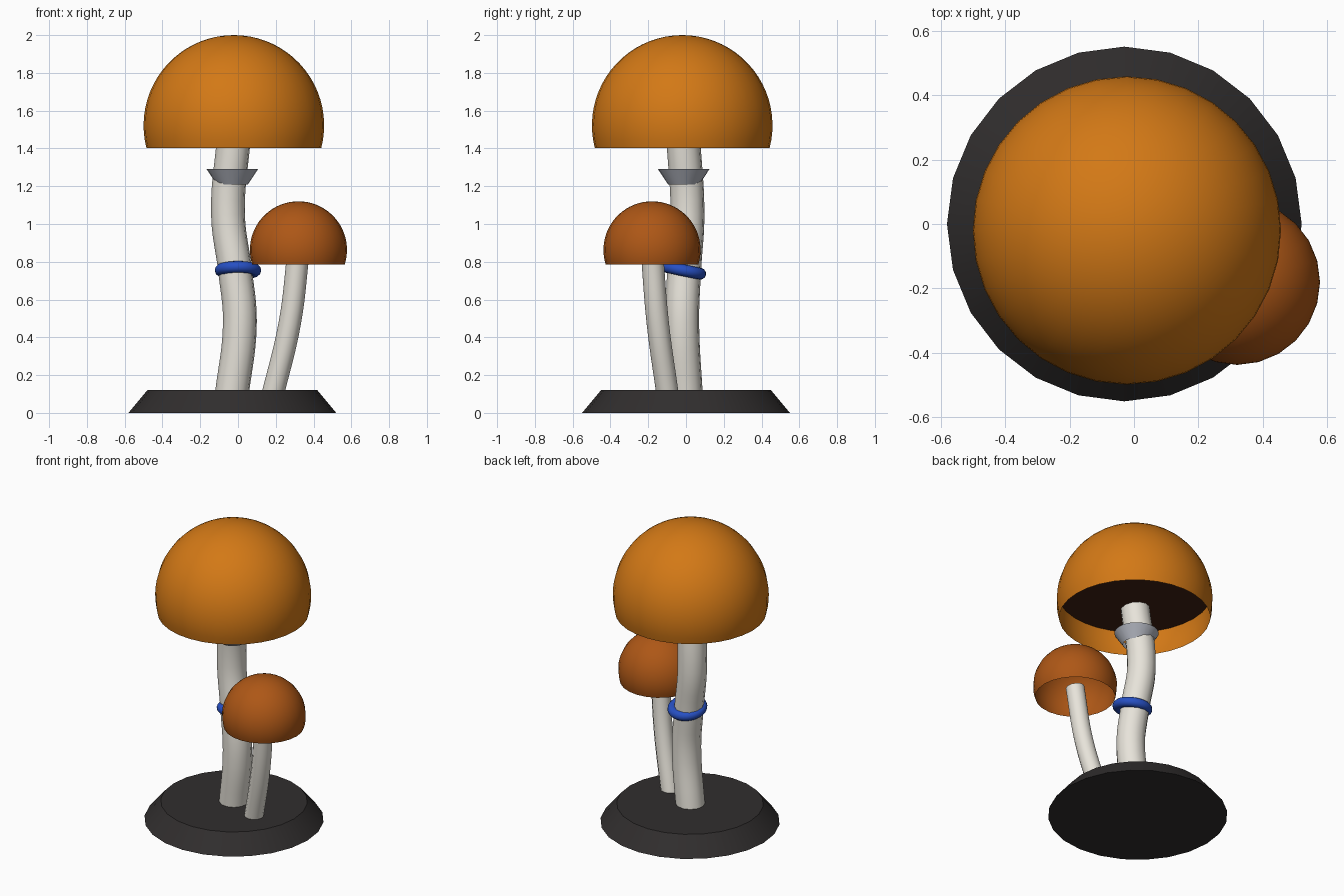
import bpy, math
from mathutils import Vector

if "Cube" in bpy.data.objects:
    bpy.data.objects.remove(bpy.data.objects["Cube"])


def finish(ob, name, color=None, smooth=True):
    ob.name = name
    if color:
        m = bpy.data.materials.new(name + "_material")
        m.diffuse_color = (*color, 1)
        m.use_nodes = True
        m.node_tree.nodes["Principled BSDF"].inputs["Base Color"].default_value = m.diffuse_color
        ob.data.materials.append(m)
    if smooth:
        bpy.ops.object.select_all(action='DESELECT')
        ob.select_set(True)
        bpy.context.view_layer.objects.active = ob
        bpy.ops.object.shade_smooth_by_angle(angle=math.radians(40))
    return ob


def dome(name, centre, r, drop, sides, color, rings=20):
    """Open shell: a sphere cut 'drop' below its centre."""
    low = -math.asin(drop / r)
    verts, faces = [], []
    for i in range(rings):
        a = low + (math.pi / 2 - low) * i / rings
        for j in range(sides):
            t = math.tau * j / sides
            verts.append((r * math.cos(a) * math.cos(t), r * math.cos(a) * math.sin(t), r * math.sin(a)))
    verts.append((0, 0, r))
    for j in range(sides):
        k = (j + 1) % sides
        for i in range(rings - 1):
            faces.append((i * sides + j, i * sides + k, (i + 1) * sides + k, (i + 1) * sides + j))
        faces.append(((rings - 1) * sides + j, (rings - 1) * sides + k, len(verts) - 1))
    me = bpy.data.meshes.new(name)
    me.from_pydata(verts, [], faces)
    ob = bpy.data.objects.new(name, me)
    ob.location = centre
    bpy.context.collection.objects.link(ob)
    return finish(ob, name, color)


def stem(name, points, r, color):
    """Round tube along a smooth path, converted to a mesh."""
    cu = bpy.data.curves.new(name, 'CURVE')
    cu.dimensions = '3D'
    cu.bevel_depth = r
    cu.bevel_resolution = 4
    cu.resolution_u = 6
    cu.use_fill_caps = True
    sp = cu.splines.new('BEZIER')
    sp.bezier_points.add(len(points) - 1)
    for bp, p in zip(sp.bezier_points, points):
        bp.co = Vector(p)
        bp.handle_left_type = bp.handle_right_type = 'AUTO'
    ob = bpy.data.objects.new(name, cu)
    bpy.context.collection.objects.link(ob)
    bpy.ops.object.select_all(action='DESELECT')
    ob.select_set(True)
    bpy.context.view_layer.objects.active = ob
    bpy.ops.object.convert(target='MESH')
    return finish(bpy.context.object, name, color)


def cone(name, r1, r2, z1, z2, xy, sides, color, fill='NGON'):
    bpy.ops.mesh.primitive_cone_add(vertices=sides, radius1=r1, radius2=r2, depth=z2 - z1,
                                    end_fill_type=fill, location=(*xy, (z1 + z2) / 2))
    return finish(bpy.context.object, name, color)


CREAM = (0.80, 0.77, 0.70)

# Dark bevelled base
cone("base", 0.55, 0.45, 0, 0.12, (-0.03, 0), 24, (0.03, 0.027, 0.027))

# Large mushroom: stem, cap, gills, collar
stem("large_stem", [(-0.035, 0.0, 0.08), (0.01, -0.02, 0.48), (-0.015, -0.01, 0.75),
                    (-0.053, 0.008, 1.05), (-0.022, -0.015, 1.46)], 0.09, CREAM)
dome("large_cap", (-0.022, -0.02, 1.522), 0.478, 0.12, 32, (0.65, 0.19, 0.008))
bpy.ops.mesh.primitive_circle_add(vertices=32, radius=0.472, fill_type='NGON',
                                  location=(-0.022, -0.02, 1.57))
finish(bpy.context.object, "gills", (0.05, 0.015, 0.006), False)
cone("collar", 0.083, 0.136, 1.21, 1.29, (-0.03, -0.012), 24, (0.45, 0.47, 0.53), 'NOTHING')

# Tilted blue ring around the large stem
bpy.ops.mesh.primitive_torus_add(major_radius=0.092, minor_radius=0.031, major_segments=32,
                                 minor_segments=12, location=(0, -0.015, 0.755),
                                 rotation=(-0.2, 0, 0))
finish(bpy.context.object, "stem_ring", (0.02, 0.08, 0.55))

# Small mushroom
stem("small_stem", [(0.18, -0.095, 0.08), (0.275, -0.15, 0.48), (0.32, -0.18, 0.85)], 0.059, CREAM)
dome("small_cap", (0.32, -0.18, 0.863), 0.257, 0.078, 24, (0.42, 0.095, 0.008))
